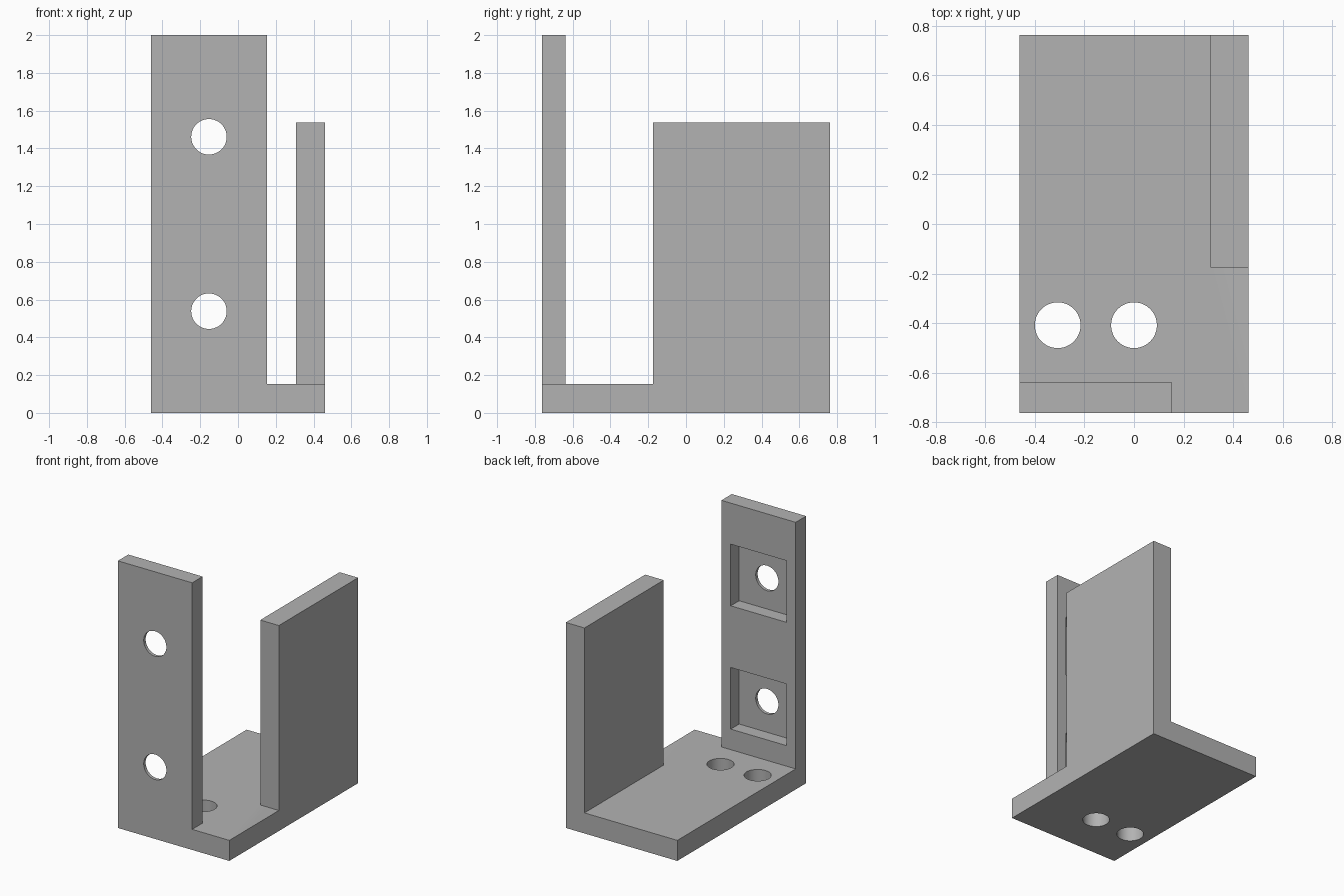
import bpy
import math

cube = bpy.data.objects.get("Cube")
if cube:
    bpy.data.objects.remove(cube, do_unlink=True)

U = 2 / 13          # design unit: base thickness
HX, HY = 3 * U, 0.762
PLATE_T = 0.8 * U   # thickness of the tall plate
POCKET_D = 0.1

grey = bpy.data.materials.new("plain grey")
grey.use_nodes = True
colour = (0.448, 0.448, 0.448, 1)
grey.diffuse_color = colour
grey.node_tree.nodes["Principled BSDF"].inputs["Base Color"].default_value = colour


def box(name, low, high):
    """Axis-aligned box between two corners."""
    centre = [(a + b) / 2 for a, b in zip(low, high)]
    bpy.ops.mesh.primitive_cube_add(size=1, location=centre)
    ob = bpy.context.object
    ob.name = name
    ob.scale = [b - a for a, b in zip(low, high)]
    bpy.ops.object.transform_apply(location=True, rotation=False, scale=True)
    ob.data.materials.append(grey)
    return ob


def drill(name, centre, radius, tilt=0):
    """Cylinder used to cut a round hole."""
    bpy.ops.mesh.primitive_cylinder_add(vertices=48, radius=radius, depth=0.5,
                                        location=centre, rotation=(tilt, 0, 0))
    ob = bpy.context.object
    ob.name = name
    ob.data.materials.append(grey)
    return ob


def combine(target, other, operation):
    mod = target.modifiers.new(other.name, 'BOOLEAN')
    mod.operation = operation
    mod.solver = 'EXACT'
    mod.object = other
    bpy.context.view_layer.objects.active = target
    bpy.ops.object.modifier_apply(modifier=mod.name)
    bpy.data.objects.remove(other, do_unlink=True)


# Base and side wall as one solid each, meeting face to face
base = box("base_plate", (-HX, -HY, 0), (HX, HY, U))
side_wall = box("side_wall", (2 * U, -0.176, U), (HX, HY, 10 * U))
tall_plate = box("tall_plate", (-HX, -HY, U), (U, -HY + PLATE_T, 2))

# Two upright holes through the base
for x in (-2 * U, 0):
    combine(base, drill("base_hole", (x, -0.408, U / 2), 0.6 * U), 'DIFFERENCE')

# Square nut pockets with bolt holes in the tall plate
inner = -HY + PLATE_T
for z in (3.5 * U, 9.5 * U):
    half = 1.5 * U
    pocket = box("pocket", (-U - half, inner - POCKET_D, z - half),
                 (-U + half, inner + 0.1, z + half))
    combine(tall_plate, pocket, 'DIFFERENCE')
    hole = drill("bolt_hole", (-U, -HY, z), 0.094, math.pi / 2)
    combine(tall_plate, hole, 'DIFFERENCE')

# Fuse into one bracket
combine(base, side_wall, 'UNION')
combine(base, tall_plate, 'UNION')
base.name = "bracket"

# Smooth hole walls, crisp edges elsewhere
bpy.ops.object.select_all(action='DESELECT')
base.select_set(True)
bpy.context.view_layer.objects.active = base
bpy.ops.object.shade_smooth_by_angle(angle=math.radians(30))
